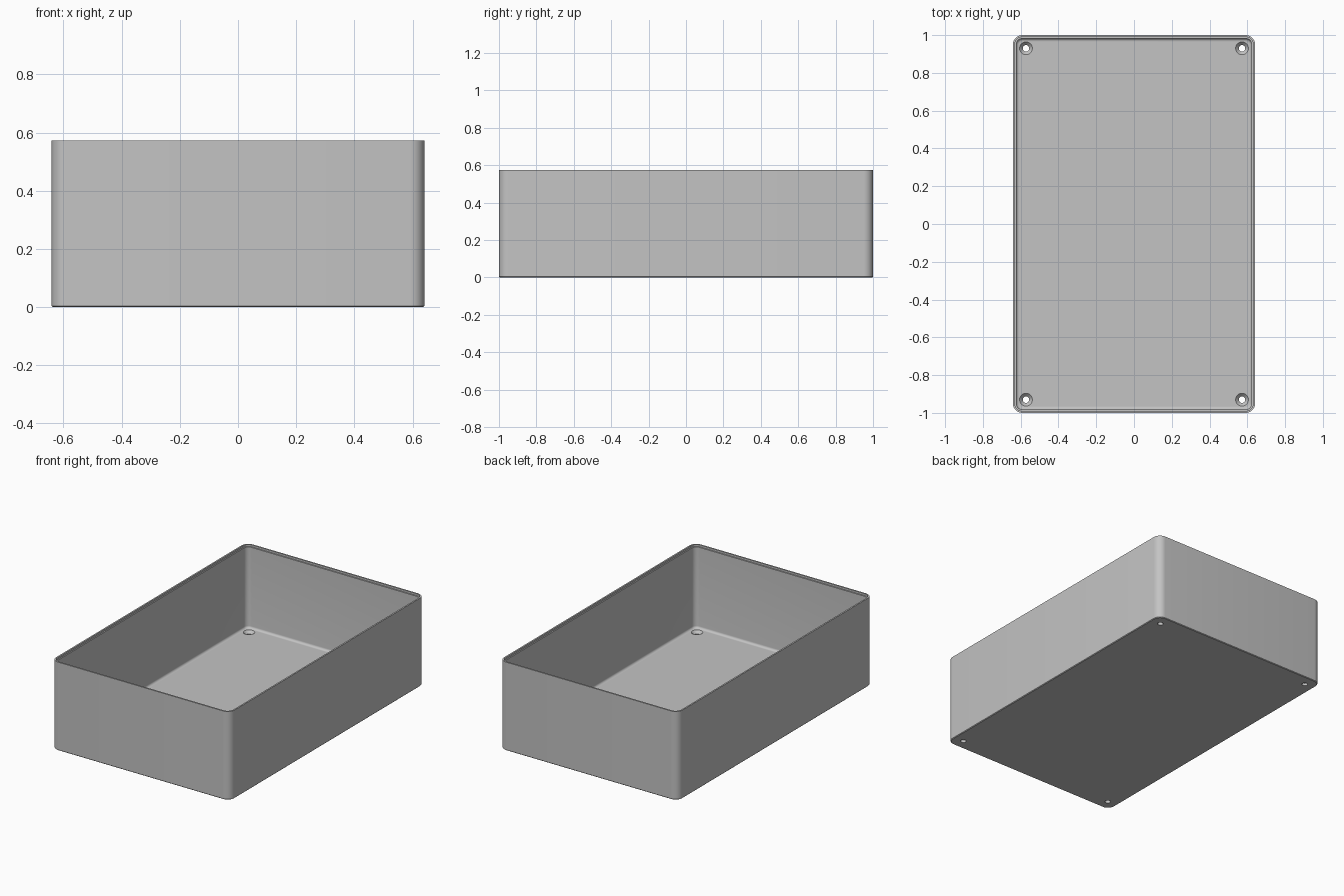
import bpy, bmesh, math

if "Cube" in bpy.data.objects:
    bpy.data.objects.remove(bpy.data.objects["Cube"])

HALF_X, HALF_Y, HEIGHT = 0.641, 1.0, 0.573
CORNER, FLOOR, WALL, FILLET = 0.05, 0.035, 0.018, 0.015

grey = bpy.data.materials.new("plain_grey")
grey.use_nodes = True
colour = (0.55, 0.55, 0.55, 1)
grey.diffuse_color = colour
grey.node_tree.nodes["Principled BSDF"].inputs["Base Color"].default_value = colour


def rounded_ring(inset, z, steps=8):
    """Rounded rectangle, inset from the outer wall."""
    r = CORNER - inset
    points = []
    for quarter, (sx, sy) in enumerate([(1, 1), (-1, 1), (-1, -1), (1, -1)]):
        for i in range(steps + 1):
            a = (quarter + i / steps) * math.pi / 2
            points.append((sx * (HALF_X - CORNER) + r * math.cos(a),
                           sy * (HALF_Y - CORNER) + r * math.sin(a), z))
    return points


def circle_ring(x, y, r, z, sides=32):
    return [(x + r * math.cos(i * math.tau / sides),
             y + r * math.sin(i * math.tau / sides), z) for i in range(sides)]


def loft(name, rings):
    """Skin a stack of rings and cap both ends."""
    bm = bmesh.new()
    loops = [[bm.verts.new(p) for p in ring] for ring in rings]
    n = len(loops[0])
    for low, high in zip(loops, loops[1:]):
        for i in range(n):
            j = (i + 1) % n
            bm.faces.new((low[i], low[j], high[j], high[i]))
    bm.faces.new(loops[0][::-1])
    bm.faces.new(loops[-1])
    bmesh.ops.recalc_face_normals(bm, faces=bm.faces[:])
    mesh = bpy.data.meshes.new(name)
    bm.to_mesh(mesh)
    bm.free()
    mesh.materials.append(grey)
    obj = bpy.data.objects.new(name, mesh)
    bpy.context.collection.objects.link(obj)
    return obj


# Open tray: outer wall, stepped rim, inner wall, floor fillet
rings = [rounded_ring(0.004, 0), rounded_ring(0, 0.004), rounded_ring(0, HEIGHT),
         rounded_ring(0.01, HEIGHT), rounded_ring(0.01, HEIGHT - 0.012),
         rounded_ring(WALL, HEIGHT - 0.012)]
for i in range(7):
    a = i / 6 * math.pi / 2
    rings.append(rounded_ring(WALL + FILLET * (1 - math.cos(a)),
                              FLOOR + FILLET * (1 - math.sin(a))))
tray = loft("tray", rings)
bpy.context.view_layer.objects.active = tray
tray.select_set(True)

# Countersunk screw holes in the floor corners
for x in (-0.572, 0.572):
    for y in (-0.93, 0.93):
        profile = [(0.017, -0.05), (0.017, 0.017), (0.034, FLOOR), (0.034, 0.1)]
        cutter = loft("hole_cutter", [circle_ring(x, y, r, z) for r, z in profile])
        cutter.hide_render = True
        cut = tray.modifiers.new("screw_hole", 'BOOLEAN')
        cut.operation = 'DIFFERENCE'
        cut.solver = 'EXACT'
        cut.object = cutter
        bpy.ops.object.modifier_apply(modifier=cut.name)
        bpy.data.objects.remove(cutter)

bpy.ops.object.shade_smooth_by_angle(angle=math.radians(30))
